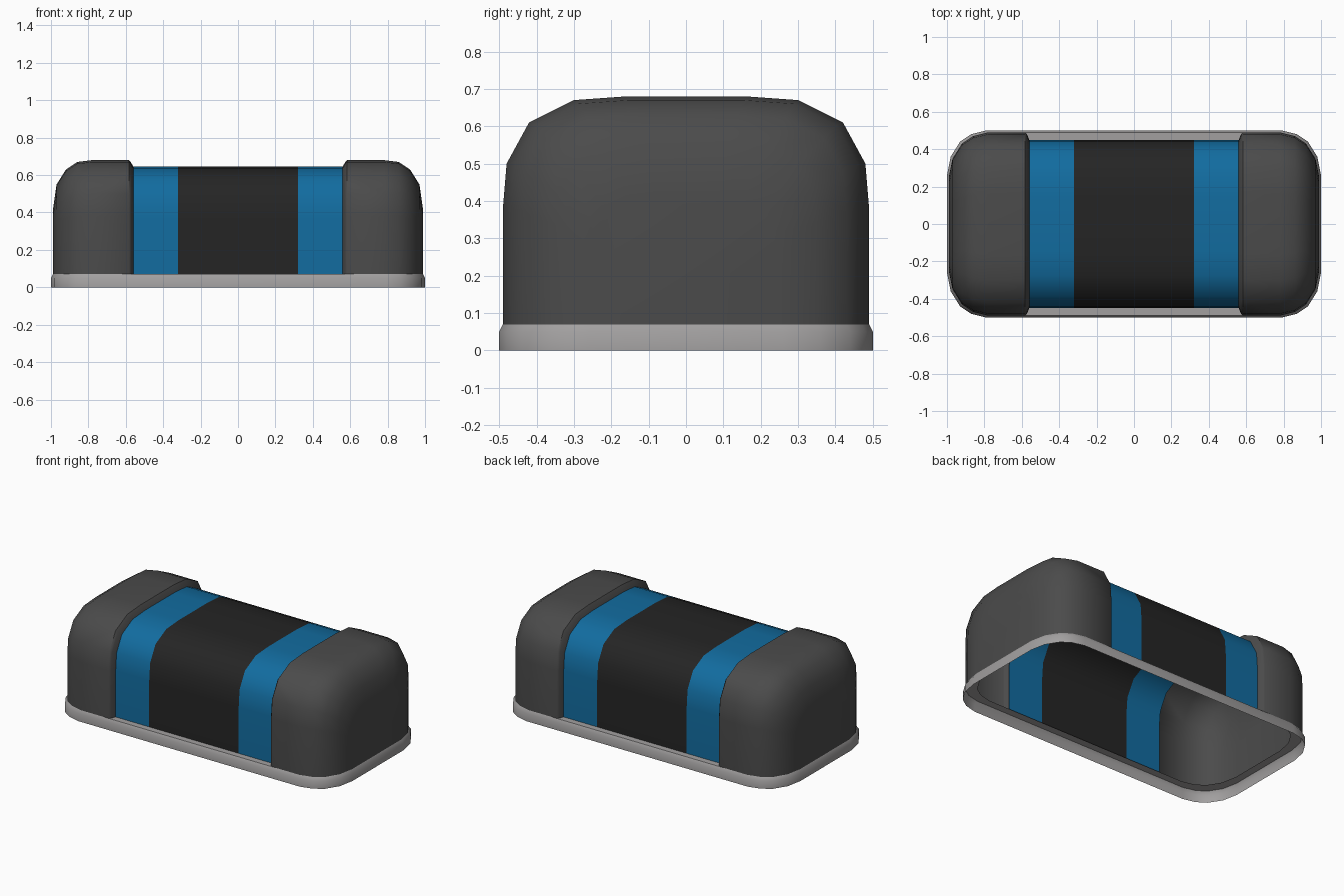
import bpy
import bmesh
from math import radians

if "Cube" in bpy.data.objects:
    bpy.data.objects.remove(bpy.data.objects["Cube"], do_unlink=True)


def material(name, r, g, b):
    mat = bpy.data.materials.new(name)
    mat.use_nodes = True
    mat.diffuse_color = (r, g, b, 1)
    mat.node_tree.nodes["Principled BSDF"].inputs["Base Color"].default_value = (r, g, b, 1)
    return mat


dark_grey = material("dark grey", 0.07, 0.07, 0.07)
black = material("black", 0.018, 0.018, 0.018)
blue = material("blue", 0.006, 0.15, 0.35)
light_grey = material("light grey", 0.36, 0.35, 0.35)

# Rounded corners as insets from the square corner
SHOULDER = [(0, 0.30), (0.01, 0.18), (0.07, 0.07), (0.19, 0.01), (0.33, 0)]
PLAN = [(0.21, 0), (0.13, 0.02), (0.07, 0.06), (0.02, 0.14), (0, 0.24)]
FLOOR = 0.07


def arch(x, width, height):
    """Open arch cross-section at one x position."""
    k = width / 0.49
    half = [(width, FLOOR)] + [(width - a * k, height - b * k) for a, b in SHOULDER]
    half = [(y, max(z, FLOOR)) for y, z in half]
    return [(x, y, z) for y, z in half] + [(x, -y, z) for y, z in reversed(half)]


def loft(name, sections, mat, closed=False, end=None):
    """Skin a run of cross-sections, optionally filling one end."""
    bm = bmesh.new()
    rows = [[bm.verts.new(p) for p in s] for s in sections]
    n = len(rows[0])
    for a, b in zip(rows, rows[1:]):
        for i in range(n if closed else n - 1):
            j = (i + 1) % n
            bm.faces.new((a[i], a[j], b[j], b[i]))
    if end is not None:
        bm.faces.new(rows[end])
    bmesh.ops.recalc_face_normals(bm, faces=bm.faces[:])
    mesh = bpy.data.meshes.new(name)
    bm.to_mesh(mesh)
    bm.free()
    mesh.materials.append(mat)
    obj = bpy.data.objects.new(name, mesh)
    bpy.context.collection.objects.link(obj)
    bpy.ops.object.select_all(action="DESELECT")
    obj.select_set(True)
    bpy.context.view_layer.objects.active = obj
    bpy.ops.object.shade_smooth_by_angle(angle=radians(50))
    return obj


def outline(inset, z):
    """Rounded rectangle seen from above."""
    quarter = [(1 - inset - a, 0.5 - inset - b) for a, b in PLAN]
    pts = quarter + [(x, -y) for x, y in reversed(quarter)]
    pts += [(-x, -y) for x, y in quarter] + [(-x, y) for x, y in reversed(quarter)]
    return [(x, y, z) for x, y in pts]


# Base rim, open underneath
loft("base_rim", [outline(0, 0), outline(0, 0.05), outline(0.01, FLOOR),
                  outline(0.06, FLOOR)], light_grey, closed=True)

# Middle of the body
loft("center_panel", [arch(x, 0.45, 0.645) for x in (-0.32, 0.32)], black)

# Stripes and rounded end caps, mirrored left and right
DROP = [0, 0.01, 0.05, 0.13, 0.27]
for side, s in (("left", 1), ("right", -1)):
    loft(side + "_stripe", [arch(s * x, 0.45, 0.645) for x in (0.32, 0.57)], blue)
    sections = [arch(s * 0.56, 0.45, 0.645), arch(s * 0.572, 0.48, 0.668),
                arch(s * 0.582, 0.49, 0.68)]
    sections += [arch(s * (0.99 - a), 0.49 - b, 0.68 - drop)
                 for (a, b), drop in zip(PLAN, DROP)]
    loft(side + "_end_cap", sections, dark_grey, end=-1)
